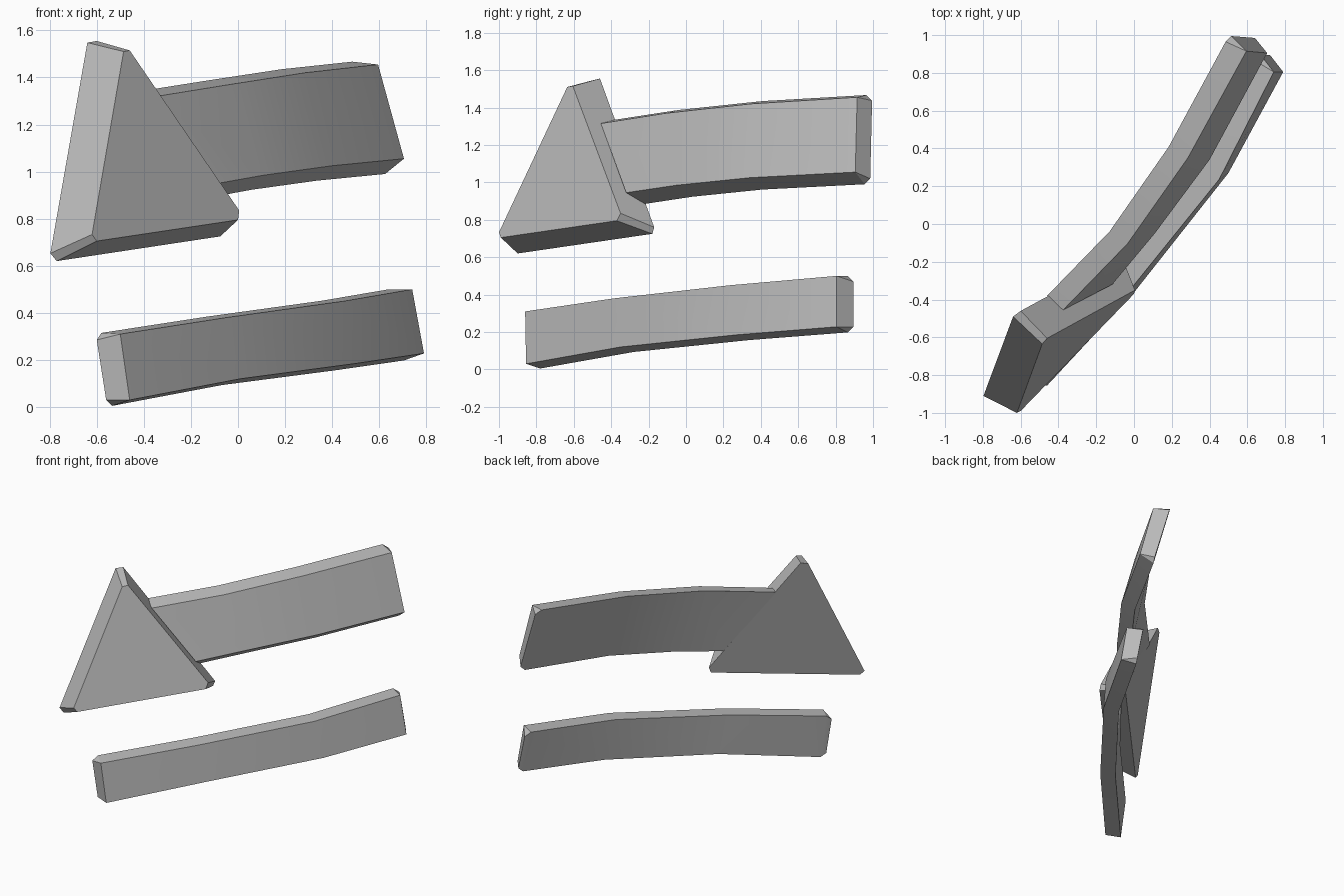
import bpy, bmesh, math
from mathutils import Vector

default = bpy.data.objects.get("Cube")
if default:
    bpy.data.objects.remove(default, do_unlink=True)

# One plain grey for everything
grey = bpy.data.materials.new("plain_grey")
grey.use_nodes = True
grey.diffuse_color = (0.5, 0.5, 0.5, 1)
grey.node_tree.nodes["Principled BSDF"].inputs["Base Color"].default_value = grey.diffuse_color


def loft(bm, rings):
    """Join rings of equal length with quads; return the vertex rings."""
    rings = [[bm.verts.new(point) for point in ring] for ring in rings]
    for lower, upper in zip(rings, rings[1:]):
        count = len(lower)
        for i in range(count):
            j = (i + 1) % count
            bm.faces.new((lower[i], lower[j], upper[j], upper[i]))
    return rings


def finish(name, bm, smooth):
    bmesh.ops.recalc_face_normals(bm, faces=bm.faces)
    mesh = bpy.data.meshes.new(name)
    bm.to_mesh(mesh)
    bm.free()
    mesh.materials.append(grey)
    obj = bpy.data.objects.new(name, mesh)
    bpy.context.collection.objects.link(obj)
    if smooth:
        bpy.ops.object.select_all(action="DESELECT")
        obj.select_set(True)
        bpy.context.view_layer.objects.active = obj
        bpy.ops.object.shade_smooth_by_angle(angle=math.radians(30))
    return obj


def nosed_end(bm, ring, top_tip, bottom_tip):
    """Close a bar end whose rear corners are clipped."""
    front_top, front_bottom, back_bottom, back_top = ring
    tip_top = bm.verts.new(back_top.co + Vector(top_tip))
    tip_bottom = bm.verts.new(back_bottom.co + Vector(bottom_tip))
    bm.faces.new((front_top, front_bottom, tip_bottom, tip_top))
    bm.faces.new((front_top, tip_top, back_top))
    bm.faces.new((front_bottom, back_bottom, tip_bottom))
    bm.faces.new((back_top, tip_top, tip_bottom, back_bottom))


def curved_bar(name, top_path, bottom_path, top_depth, bottom_depth, clip_start):
    """Bent slab: front edges follow the paths, depth blends end to end."""
    rings = []
    for i, (top, bottom) in enumerate(zip(top_path, bottom_path)):
        t = i / (len(top_path) - 1)
        top, bottom = Vector(top), Vector(bottom)
        back_top = top + Vector(top_depth[0]).lerp(Vector(top_depth[1]), t)
        back_bottom = bottom + Vector(bottom_depth[0]).lerp(Vector(bottom_depth[1]), t)
        rings.append((top, bottom, back_bottom, back_top))
    bm = bmesh.new()
    rings = loft(bm, rings)
    nosed_end(bm, rings[-1], (0.03, 0.03, -0.03), (0.015, 0.03, 0.03))
    if clip_start:
        nosed_end(bm, rings[0], (-0.02, -0.035, -0.03), (-0.025, -0.03, 0.025))
    else:
        bm.faces.new(rings[0])
    return finish(name, bm, True)


# Upper bar, the shaft of the arrow
curved_bar(
    "arrow_shaft",
    [(-0.375, -0.455, 1.315), (-0.035, -0.105, 1.37), (0.285, 0.35, 1.42), (0.595, 0.915, 1.455)],
    [(-0.115, -0.32, 0.945), (0.11, -0.05, 0.985), (0.4, 0.34, 1.025), (0.705, 0.905, 1.055)],
    [(-0.085, 0.075, 0.02), (-0.11, 0.05, 0.012)],
    [(-0.035, 0.1, -0.06), (-0.08, 0.05, -0.065)],
    False,
)

# Lower bar
curved_bar(
    "lower_bar",
    [(-0.5, -0.86, 0.31), (-0.05, -0.385, 0.38), (0.45, 0.235, 0.45), (0.74, 0.805, 0.5)],
    [(-0.46, -0.855, 0.03), (0.01, -0.35, 0.12), (0.5, 0.27, 0.185), (0.79, 0.805, 0.228)],
    [(-0.08, 0.08, 0.005), (-0.1, 0.06, 0)],
    [(-0.075, 0.075, -0.025), (-0.085, 0.06, -0.03)],
    True,
)

# Arrow head: a triangular slab with clipped corners
front = [(-0.486, -0.635, 1.51), (-0.46, -0.605, 1.515), (0.005, -0.35, 0.835),
         (0, -0.37, 0.795), (-0.6, -0.99, 0.705), (-0.62, -1, 0.733)]
back = [(-0.64, -0.49, 1.548), (-0.6, -0.46, 1.555), (-0.065, -0.17, 0.76),
        (-0.075, -0.18, 0.725), (-0.77, -0.9, 0.62), (-0.797, -0.91, 0.653)]
bm = bmesh.new()
for ring in loft(bm, [front, back]):
    bm.faces.new(ring)
finish("arrow_head", bm, False)
